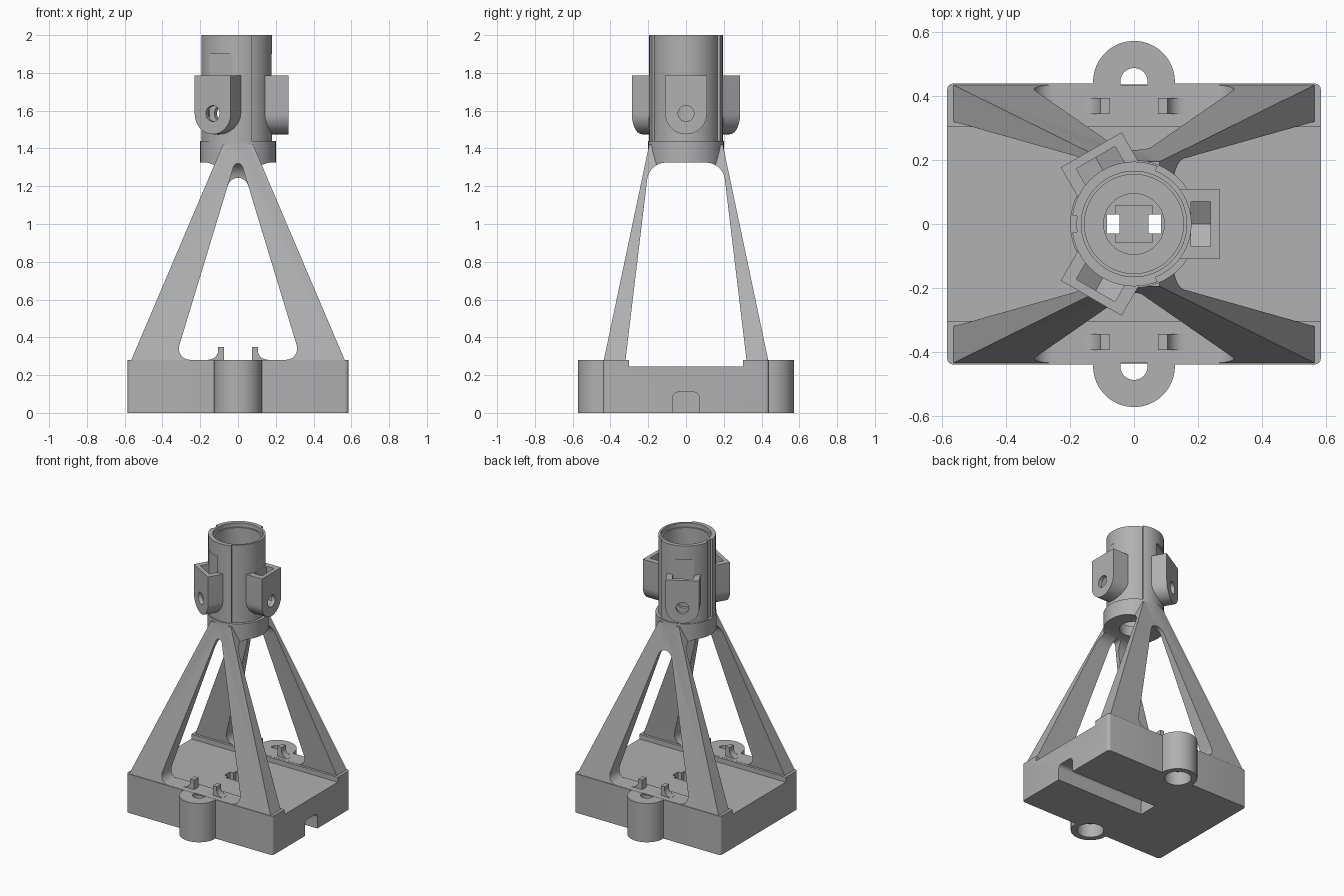
import bpy
from math import sin, cos, tan, atan2, pi, radians
from mathutils import Matrix, Vector

cube = bpy.data.objects.get("Cube")
if cube:
    bpy.data.objects.remove(cube)

grey = bpy.data.materials.new("plastic grey")
grey.use_nodes = True
COLOUR = (0.44, 0.44, 0.44, 1)
grey.diffuse_color = COLOUR
grey.node_tree.nodes["Principled BSDF"].inputs["Base Color"].default_value = COLOUR

# Profile planes: flat (x, y), front (x, z) and side (y, z)
FLAT = Matrix.Identity(4)
FRONT = Matrix.Rotation(pi / 2, 4, "X")
SIDE = Matrix(((0, 0, 1, 0), (1, 0, 0, 0), (0, 1, 0, 0), (0, 0, 0, 1)))


def loft(name, bottom, top, z0, z1, matrix=FLAT):
    """Solid between two matching outlines."""
    n = len(bottom)
    verts = [(x, y, z0) for x, y in bottom] + [(x, y, z1) for x, y in top]
    faces = [list(range(n))[::-1], list(range(n, 2 * n))]
    faces += [(i, (i + 1) % n, (i + 1) % n + n, i + n) for i in range(n)]
    mesh = bpy.data.meshes.new(name)
    mesh.from_pydata(verts, [], faces)
    mesh.transform(matrix)
    mesh.materials.append(grey)
    obj = bpy.data.objects.new(name, mesh)
    bpy.context.collection.objects.link(obj)
    return obj


def prism(name, pts, z0, z1, matrix=FLAT):
    return loft(name, pts, pts, z0, z1, matrix)


def rect(x0, x1, y0, y1):
    return [(x0, y0), (x1, y0), (x1, y1), (x0, y1)]


def circle(r, x=0, y=0, n=64):
    return [(x + r * cos(2 * pi * i / n), y + r * sin(2 * pi * i / n)) for i in range(n)]


def rounded(pts, radii, steps=10):
    """Polygon with each corner replaced by a tangent arc."""
    out = []
    for i, (p, r) in enumerate(zip(pts, radii)):
        p = Vector(p)
        if r == 0:
            out.append(tuple(p))
            continue
        u = (Vector(pts[i - 1]) - p).normalized()
        v = (Vector(pts[(i + 1) % len(pts)]) - p).normalized()
        half = u.angle(v) / 2
        c = p + (u + v).normalized() * r / sin(half)
        s, e = p + u * r / tan(half) - c, p + v * r / tan(half) - c
        a0 = atan2(s.y, s.x)
        da = (atan2(e.y, e.x) - a0 + pi) % (2 * pi) - pi
        out += [(c.x + r * cos(a0 + da * k / steps), c.y + r * sin(a0 + da * k / steps))
                for k in range(steps + 1)]
    return out


def boolean(obj, operation, *tools):
    bpy.context.view_layer.objects.active = obj
    for tool in tools:
        tool.hide_render = True
        mod = obj.modifiers.new("cut", "BOOLEAN")
        mod.operation, mod.solver, mod.object = operation, "EXACT", tool
        bpy.ops.object.modifier_apply(modifier=mod.name)
        bpy.data.objects.remove(tool)
    return obj


def bore():
    return prism("bore", circle(0.155), 1.40, 2.1)


# Base block with lugs
base = prism("base", rounded(rect(-0.585, 0.585, -0.44, 0.44), [0.02] * 4, 4), 0, 0.28)
for y in (-0.445, 0.445):
    boolean(base, "UNION", prism("lug", circle(0.128, 0, y), 0, 0.28))
for y in (-0.445, 0.445):
    boolean(base, "DIFFERENCE",
            prism("screw_hole", circle(0.043, 0, y), -0.1, 0.4),
            prism("counterbore", circle(0.088, 0, y), -0.1, 0.1))
# Top recess, cable channel underneath, centre pocket and its two through slots
boolean(base, "DIFFERENCE",
        prism("recess", rect(-0.7, 0.7, -0.303, 0.303), 0.245, 0.4),
        prism("channel", rounded(rect(-0.07, 0.07, -0.1, 0.11), [0, 0, 0.03, 0.03]),
              -0.12, 0.7, SIDE),
        prism("pocket", rect(-0.058, 0.058, -0.058, 0.058), 0.16, 0.4),
        prism("slot_left", rect(0.045, 0.085, -0.03, 0.03), -0.1, 0.4),
        prism("slot_right", rect(-0.085, -0.045, -0.03, 0.03), -0.1, 0.4))

# Four-legged tower: tapered block and collar, opened by windows
legs = loft("leg_frame", rect(-0.567, 0.567, -0.436, 0.436),
            rect(-0.08, 0.08, -0.195, 0.195), 0.275, 1.42)
boolean(legs, "UNION", prism("collar", circle(0.2), 1.2, 1.44))
triangle = [(-0.334, 0.281), (0.334, 0.281), (0, 1.381)]
boolean(legs, "DIFFERENCE",
        prism("side_window",
              rounded([(-0.33, 0.2), (0.33, 0.2), (0.195, 1.325), (-0.195, 1.325)],
                      [0, 0, 0.1, 0.1]), -1, 1, SIDE),
        prism("front_window", rounded(triangle, [0.06, 0.06, 0.025]), 0, 1, FRONT),
        prism("back_window", rounded(triangle, [0.06, 0.06, 0.056]), -1, 0, FRONT),
        bore(),
        prism("collar_hole", circle(0.095), 1.1, 1.6))

# Tube with two thicker shells around its sides
outline = []
for start, end, r in ((-68, 68, 0.18), (68, 172, 0.195), (172, 188, 0.18), (188, 292, 0.195)):
    for a in range(start, end + 1, 4):
        outline.append((r * cos(radians(a)), r * sin(radians(a))))
tube = prism("tube", outline, 1.435, 2.0)
boolean(tube, "DIFFERENCE", bore(),
        prism("rim_step", circle(0.165), 1.97, 2.1))

# Three nut sockets around the tube
u_shape = [(-0.11, 1.785)]
u_shape += [(0.11 * cos(a), 1.585 + 0.11 * sin(a))
            for a in (pi + pi * i / 24 for i in range(25))]
u_shape += [(0.11, 1.785)]
nut = [(-0.07, 1.9), (-0.07, 1.545), (0, 1.505), (0.07, 1.545), (0.07, 1.9)]
sockets = []
for k in range(3):
    turn = Matrix.Rotation(2 * pi * k / 3, 4, "Z")
    socket = prism(f"nut_socket_{k + 1}", u_shape, 0.1, 0.268, turn @ SIDE)
    boolean(socket, "DIFFERENCE", bore(),
            prism("nut_slot", nut, 0.178, 0.24, turn @ SIDE),
            prism("bolt_hole", circle(0.042, 0, 1.585, 32), 0.05, 0.4, turn @ SIDE))
    boolean(tube, "DIFFERENCE",
            prism("tube_slot", nut, 0.178, 0.24, turn @ SIDE),
            prism("tube_hole", circle(0.042, 0, 1.585, 32), 0.05, 0.4, turn @ SIDE))
    sockets.append(socket)

# Four small curved clips on the base
clips = []
for sx in (-1, 1):
    for y in (-0.37, 0.37):
        pts = [(0.075, 0.27), (0.16, 0.27), (0.155, 0.282)]
        pts += [(0.155 - 0.05 * sin(a), 0.332 - 0.05 * cos(a))
                for a in (pi / 2 * i / 8 for i in range(1, 9))]
        pts += [(0.105, 0.35), (0.075, 0.35)]
        pts = [(sx * x, z) for x, z in pts][::sx]
        clips.append(prism("clip", pts, -y - 0.025, -y + 0.025, FRONT))

# Smooth round surfaces, keep edges crisp
bpy.ops.object.select_all(action="DESELECT")
for obj in [base, legs, tube] + sockets + clips:
    obj.select_set(True)
bpy.context.view_layer.objects.active = base
bpy.ops.object.shade_smooth_by_angle(angle=radians(25))
